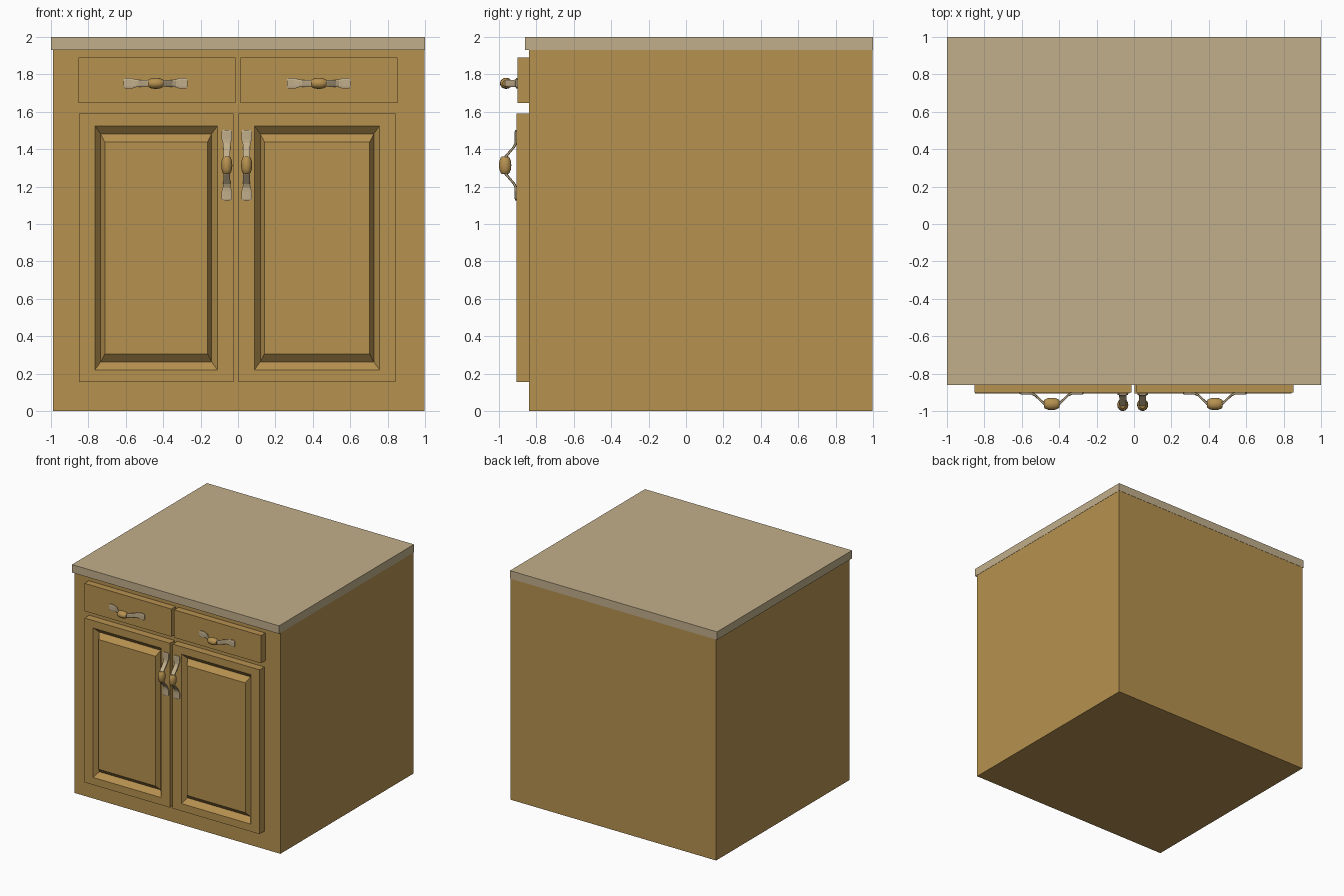
import bpy, bmesh, math

if "Cube" in bpy.data.objects:
    bpy.data.objects.remove(bpy.data.objects["Cube"])


def material(name, rgb):
    m = bpy.data.materials.new(name)
    m.diffuse_color = (*rgb, 1)
    m.use_nodes = True
    m.node_tree.nodes["Principled BSDF"].inputs["Base Color"].default_value = m.diffuse_color
    return m


WOOD = material("warm wood", (0.47, 0.285, 0.08))
STONE = material("beige", (0.54, 0.43, 0.26))


def loft(name, rings, mat, smooth=False):
    """Skin a list of equal-sized closed rings and cap both ends."""
    bm = bmesh.new()
    vs = [[bm.verts.new(p) for p in r] for r in rings]
    n = len(vs[0])
    for a, b in zip(vs, vs[1:]):
        for i in range(n):
            j = (i + 1) % n
            bm.faces.new((a[i], a[j], b[j], b[i]))
    bm.faces.new(vs[0])
    bm.faces.new(vs[-1])
    bmesh.ops.recalc_face_normals(bm, faces=bm.faces)
    me = bpy.data.meshes.new(name)
    bm.to_mesh(me)
    bm.free()
    me.materials.append(mat)
    ob = bpy.data.objects.new(name, me)
    bpy.context.collection.objects.link(ob)
    if smooth:
        bpy.ops.object.select_all(action='DESELECT')
        ob.select_set(True)
        bpy.context.view_layer.objects.active = ob
        bpy.ops.object.shade_smooth_by_angle(angle=math.radians(40))
    return ob


def rect(x0, x1, z0, z1, y):
    return [(x0, y, z0), (x1, y, z0), (x1, y, z1), (x0, y, z1)]


def box(name, x0, x1, y0, y1, z0, z1, mat):
    return loft(name, [rect(x0, x1, z0, z1, y0), rect(x0, x1, z0, z1, y1)], mat)


def door(name, x0, x1, z0, z1):
    # frame, sloping groove, raised centre panel: (side margin, top margin, y)
    steps = [(0, 0, -0.84), (0, 0, -0.905), (0.085, 0.065, -0.905),
             (0.116, 0.108, -0.865), (0.138, 0.151, -0.905)]
    loft(name, [rect(x0 + mx, x1 - mx, z0 + mz, z1 - mz, y) for mx, mz, y in steps], WOOD)


def handle(name, cx, y0, cz, vertical, scale=1.0):
    def place(s, out, w):
        s *= scale
        return (cx + w, y0 - out, cz + s) if vertical else (cx + s, y0 - out, cz + w)

    # strap: (position, distance out, half width, half thickness)
    half = [(0.188, 0.004, 0.020, 0.005), (0.180, 0.005, 0.028, 0.006),
            (0.140, 0.005, 0.028, 0.006), (0.118, 0.006, 0.021, 0.007),
            (0.100, 0.013, 0.019, 0.008), (0.050, 0.056, 0.018, 0.009),
            (0.035, 0.062, 0.018, 0.012)]
    path = half + [(-s, o, w, t) for s, o, w, t in reversed(half)]
    rings = []
    for s, o, w, t in path:
        c = 0.6
        section = [(w, t * c), (w * c, t), (-w * c, t), (-w, t * c),
                   (-w, -t * c), (-w * c, -t), (w * c, -t), (w, -t * c)]
        rings.append([place(s, o + b, a) for a, b in section])
    loft(name + "_strap", rings, STONE)
    # barrel grip turned around the strap
    profile = [(-0.046, 0.018), (-0.040, 0.024), (-0.022, 0.031), (0, 0.033),
               (0.022, 0.031), (0.040, 0.024), (0.046, 0.018)]
    rings = [[place(s, 0.062 + r * math.sin(k * math.pi / 8), 0.9 * r * math.cos(k * math.pi / 8))
              for k in range(16)] for s, r in profile]
    loft(name + "_grip", rings, WOOD, smooth=True)


# carcass and worktop
box("cabinet_body", -0.99, 0.998, -0.84, 0.998, 0, 1.93, WOOD)
box("countertop", -1, 1, -0.862, 1, 1.93, 2, STONE)

# drawer fronts
box("left_drawer", -0.853, -0.014, -0.90, -0.84, 1.648, 1.89, WOOD)
box("right_drawer", 0.014, 0.852, -0.90, -0.84, 1.648, 1.89, WOOD)

# panelled doors
door("left_door", -0.85, -0.025, 0.155, 1.59)
door("right_door", 0.003, 0.842, 0.155, 1.59)

# handles
handle("left_drawer_handle", -0.44, -0.90, 1.752, False, 0.91)
handle("right_drawer_handle", 0.432, -0.90, 1.752, False, 0.91)
handle("left_door_handle", -0.06, -0.905, 1.314, True)
handle("right_door_handle", 0.046, -0.905, 1.314, True)
